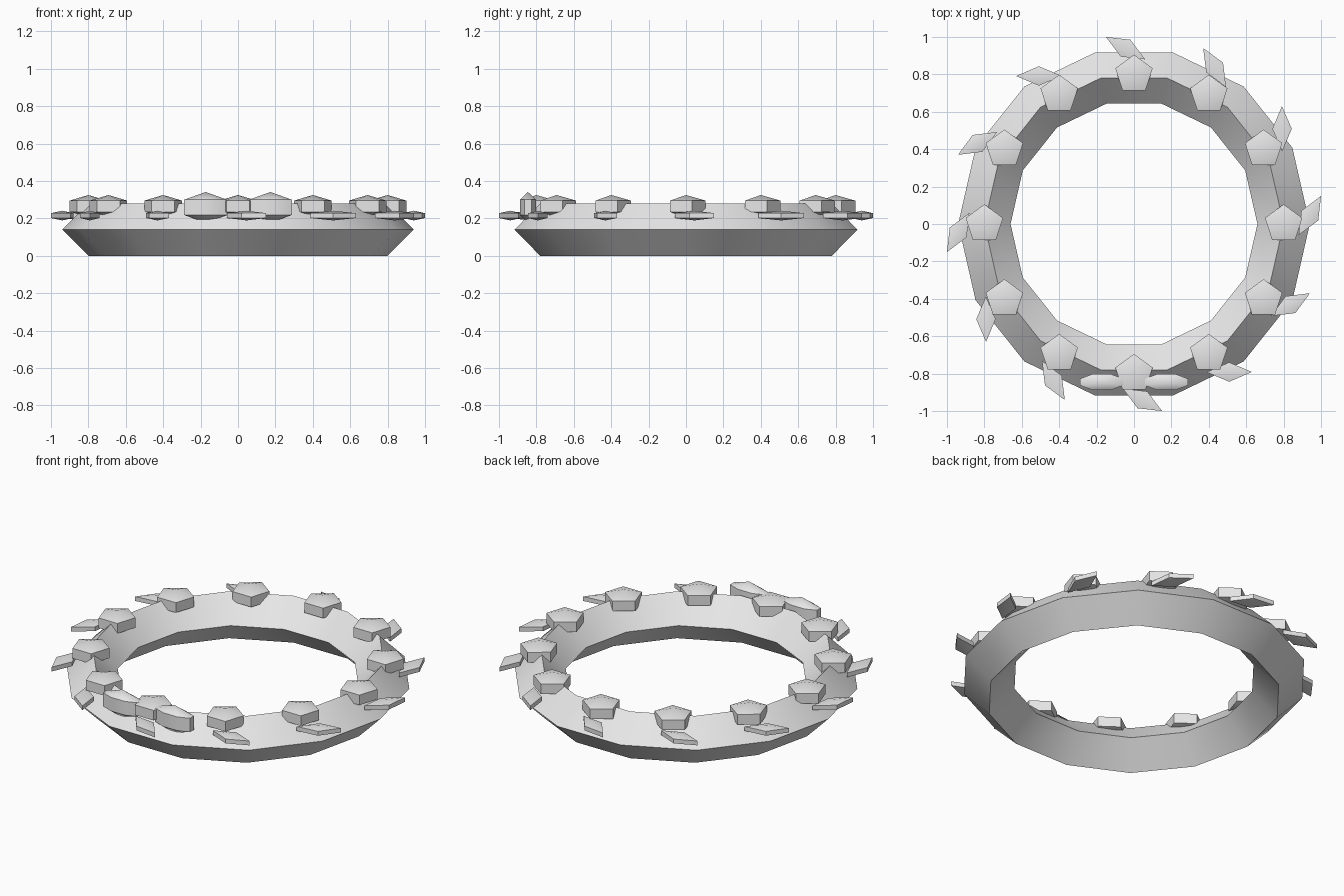
import bpy, math
from mathutils import Vector

if "Cube" in bpy.data.objects:
    bpy.data.objects.remove(bpy.data.objects["Cube"])

grey = bpy.data.materials.new("plain grey")
grey.diffuse_color = (0.8, 0.8, 0.8, 1)
grey.use_nodes = True
grey.node_tree.nodes["Principled BSDF"].inputs["Base Color"].default_value = grey.diffuse_color


def finish(name, verts, faces):
    mesh = bpy.data.meshes.new(name)
    mesh.from_pydata(verts, [], faces)
    mesh.materials.append(grey)
    obj = bpy.data.objects.new(name, mesh)
    bpy.context.collection.objects.link(obj)
    bpy.ops.object.select_all(action='DESELECT')
    obj.select_set(True)
    bpy.context.view_layer.objects.active = obj
    bpy.ops.object.shade_smooth_by_angle(angle=math.radians(35))
    return obj


def faceted_blob(name, centre, u, v, half_height, sides, start=0.0):
    """Upright prism with low pointed caps; u and v are the half axes of its outline."""
    c, u, v = Vector(centre), Vector((*u, 0)), Vector((*v, 0))
    up = Vector((0, 0, half_height))
    verts = [c - up, c + up]
    for level in (-0.5, 0.5):
        for i in range(sides):
            a = start + math.tau * i / sides
            verts.append(c + u * math.cos(a) + v * math.sin(a) + up * level)
    faces = []
    for i in range(sides):
        lo, lo2 = 2 + i, 2 + (i + 1) % sides
        hi, hi2 = lo + sides, lo2 + sides
        faces += [(0, lo2, lo), (lo, lo2, hi2, hi), (1, hi, hi2)]
    return finish(name, verts, faces)


# Band: diamond cross-section swept round fourteen sides
N, R, T = 14, 0.80, 0.14
verts, faces = [], []
for i in range(N):
    a = math.tau * i / N
    for dr, dz in ((T, 0), (0, T), (-T, 0), (0, -T)):
        verts.append(((R + dr) * math.cos(a), (R + dr) * math.sin(a), T + dz))
for i in range(N):
    for j in range(4):
        k, m = (i + 1) % N, (j + 1) % 4
        faces.append((4 * i + j, 4 * k + j, 4 * k + m, 4 * i + m))
finish("wreath_band", verts, faces)


def turn(x, y, a):
    return (x * math.cos(a) - y * math.sin(a), x * math.sin(a) + y * math.cos(a))


# Twelve five-sided flowers, each with a slanted diamond leaf outside it
for i in range(12):
    a = math.tau * i / 12
    faceted_blob(f"flower_{i + 1}", (*turn(0.80, 0, a), 0.265),
                 (0.105, 0), (0, 0.105), 0.06, 5, math.pi / 2)
    faceted_blob(f"leaf_{i + 1}", (*turn(0.94, 0.045, a), 0.215),
                 turn(0.06, 0.105, a), turn(-0.045, 0.026, a), 0.026, 4)

# Pair of bow loops at the front
for side, label in ((-1, "left"), (1, "right")):
    faceted_blob(f"bow_loop_{label}", (side * 0.173, -0.845, 0.259),
                 (0.124, 0), (0, 0.047), 0.082, 8, math.pi / 8)
